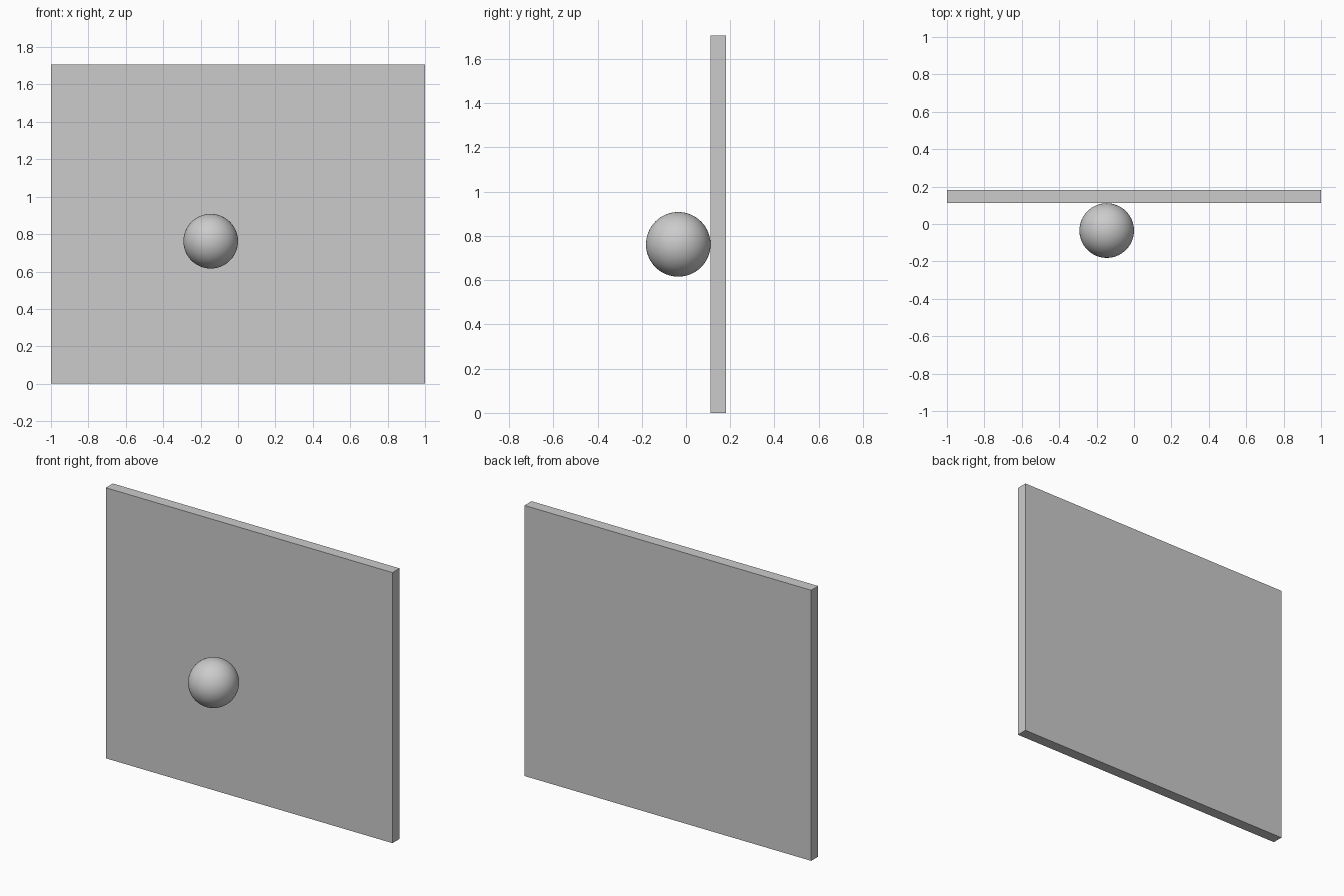
import bpy

if "Cube" in bpy.data.objects:
    bpy.data.objects.remove(bpy.data.objects["Cube"])

# Upright wall panel
bpy.ops.mesh.primitive_cube_add(size=1, location=(0, 0.146, 0.853))
panel = bpy.context.object
panel.name = "wall_panel"
panel.scale = (2.0, 0.07, 1.706)
bpy.ops.object.transform_apply(location=False, rotation=False, scale=True)

# Ball touching the front of the panel
bpy.ops.mesh.primitive_uv_sphere_add(segments=64, ring_count=32, radius=0.146,
                                     location=(-0.146, -0.035, 0.762))
ball = bpy.context.object
ball.name = "ball"
bpy.ops.object.shade_smooth()
